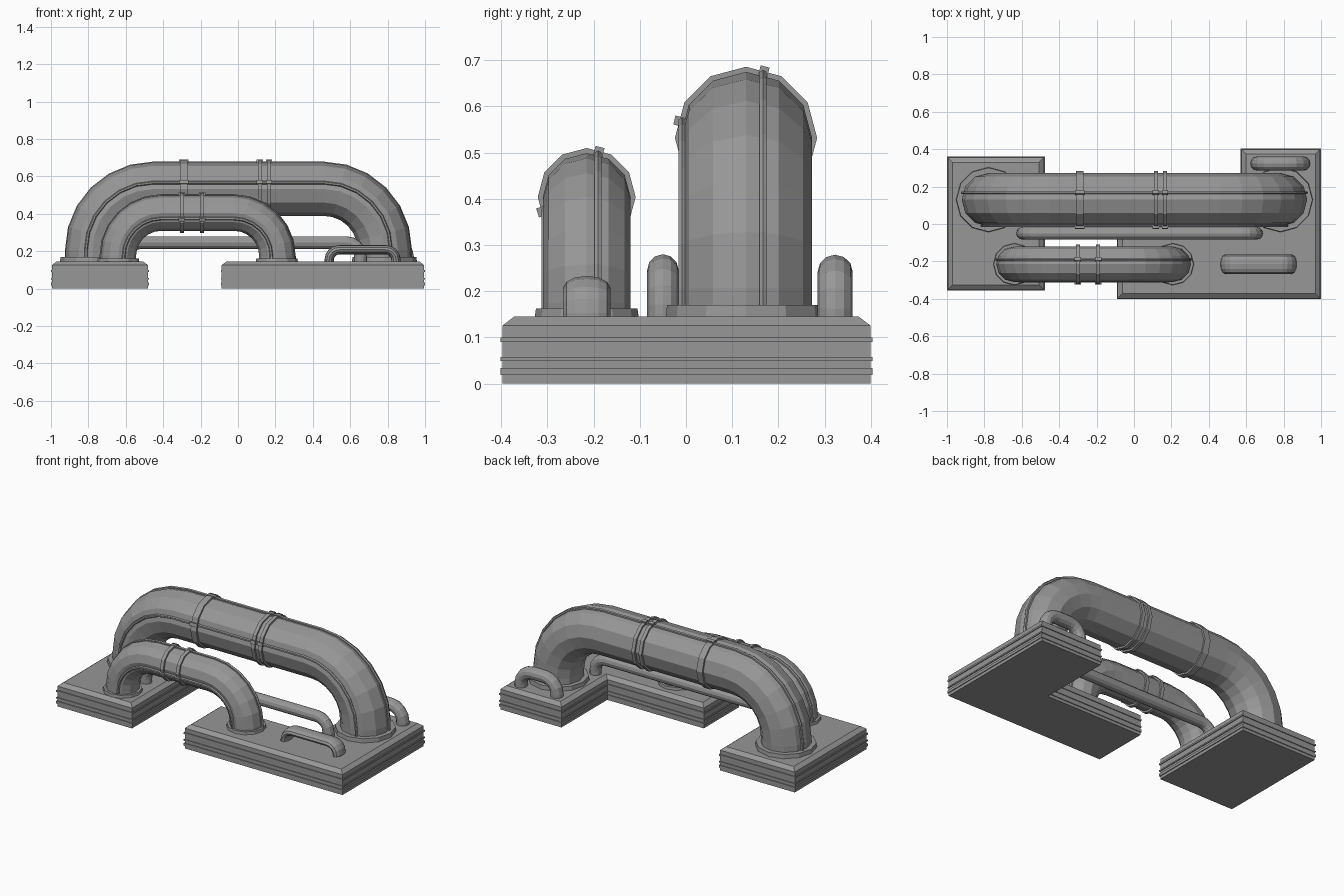
import bpy
from math import sin, cos, pi, radians
from mathutils import Vector, Matrix

if "Cube" in bpy.data.objects:
    bpy.data.objects.remove(bpy.data.objects["Cube"])

BASE_TOP = 0.145

# dark grey metal
METAL = bpy.data.materials.new("dark_metal")
METAL.diffuse_color = (.31, .31, .31, 1)
METAL.use_nodes = True
METAL.node_tree.nodes["Principled BSDF"].inputs["Base Color"].default_value = METAL.diffuse_color


def make(name, verts, faces):
    me = bpy.data.meshes.new(name)
    me.from_pydata(verts, [], faces)
    me.update()
    me.materials.append(METAL)
    ob = bpy.data.objects.new(name, me)
    bpy.context.collection.objects.link(ob)
    return ob


def loft(name, rings):
    """Skin a list of equal vertex rings and cap both ends."""
    n = len(rings[0])
    verts = [v for r in rings for v in r]
    faces = [(i * n + j, i * n + (j + 1) % n, (i + 1) * n + (j + 1) % n, (i + 1) * n + j)
             for i in range(len(rings) - 1) for j in range(n)]
    last = (len(rings) - 1) * n
    faces += [tuple(reversed(range(n))), tuple(range(last, last + n))]
    return make(name, verts, faces)


def slab(name, outline):
    """Rectilinear outline (counter-clockwise) with ridged sides and a chamfered top."""
    g = 0.005
    profile = [(0, g), (.018, g), (.018, 0), (.034, 0), (.034, g), (.049, g), (.049, 0),
               (.057, 0), (.057, g), (.09, g), (.09, 0), (.1, 0), (.1, g),
               (.126, g), (BASE_TOP, .03)]
    pts = [Vector(p) for p in outline]
    inward = []
    for i, p in enumerate(pts):
        a = (p - pts[i - 1]).normalized()
        b = (pts[(i + 1) % len(pts)] - p).normalized()
        inward.append(Vector((-a.y - b.y, a.x + b.x)))
    rings = [[(*(p + d * q), z) for p, q in zip(pts, inward)] for z, d in profile]
    return loft(name, rings)


def arch_path(x0, x1, zc, bend, steps):
    """Centre line of an arch in the xz plane: (point, outward normal) pairs."""
    z = zc - bend
    path = [((x0, BASE_TOP - .01), (-1, 0))]
    for cx, start in ((x0 + bend, pi), (x1 - bend, pi / 2)):
        for i in range(steps + 1):
            a = start - i * pi / 2 / steps
            path.append(((cx + bend * cos(a), z + bend * sin(a)), (cos(a), sin(a))))
    path.append(((x1, BASE_TOP - .01), (1, 0)))
    return path


def sweep(name, path, y, ry, rn, sides=12, dy=0, dn=0):
    """Sweep an ellipse along the path, optionally offset from the centre line."""
    ang = [2 * pi * i / sides for i in range(sides)]
    rings = [[(p[0] + n[0] * (dn + rn * cos(a)), y + dy + ry * sin(a),
               p[1] + n[1] * (dn + rn * cos(a))) for a in ang] for p, n in path]
    return loft(name, rings)


def band(name, x, width, y, z, r):
    rings = [[(x + s * width / 2, y + r * sin(2 * pi * i / 12), z + r * cos(2 * pi * i / 12))
              for i in range(12)] for s in (-1, 1)]
    return loft(name, rings)


def box(name, center, size, roll):
    h = Vector(size) / 2
    m = Matrix.Translation(center) @ Matrix.Rotation(roll, 4, 'X')
    rings = [[m @ Vector((s * h.x, a * h.y, b * h.z)) for a, b in
              ((-1, -1), (1, -1), (1, 1), (-1, 1))] for s in (-1, 1)]
    return loft(name, rings)


def large_arch(name, x0, x1, y, z, r, bend, steps, cables, bands, flange, flange_top):
    path = arch_path(x0, x1, z, bend, steps)
    sweep(name, path, y, r, r)
    # cables running along the pipe, angle measured from the outward side
    for k, a in enumerate(cables):
        a = radians(a)
        sweep(f"{name}_cable_{k}", path, y, .009, .009, 6, r * sin(a), r * cos(a))
    # clamps with a raised bridge over each cable
    for i, (bx, w) in enumerate(bands):
        band(f"{name}_clamp_{i}", bx, w, y, z, r + .011)
        for k, a in enumerate(cables):
            a = radians(a)
            c = (bx, y + (r + .005) * sin(a), z + (r + .005) * cos(a))
            box(f"{name}_clamp_bridge_{i}_{k}", c, (w + .012, .02, .024), -a)
    # foot collars
    for side, x in (("left", x0), ("right", x1)):
        rings = [[(x + q * cos(2 * pi * i / 12), y + q * sin(2 * pi * i / 12), h)
                  for i in range(12)]
                 for h, q in ((BASE_TOP - .005, flange), (flange_top, flange - .003))]
        loft(f"{name}_collar_{side}", rings)


# bases
slab("left_base", [(-1, -.355), (-.477, -.355), (-.477, .36), (-1, .36)])
slab("right_base", [(-.092, -.402), (1, -.402), (1, .404), (.57, .404), (.57, -.045), (-.092, -.045)])

# main pipes
large_arch("large_pipe", -.778, .783, .13, .532, .143, .325, 6, (15, -76),
           ((-.29, .04), (.117, .022), (.166, .022)), .174, .17)
large_arch("medium_pipe", -.64, .208, -.215, .404, .095, .23, 6, (15, -108),
           ((-.3, .022), (-.192, .022)), .113, .162)

# thin pipe between the two arches, and the small loops on the right base
sweep("thin_pipe", arch_path(-.595, .655, .246, .075, 4), -.05, .034, .034)
sweep("front_loop", arch_path(.487, .845, .208, .055, 4), -.215, .051, .025)
sweep("rear_loop", arch_path(.66, .905, .242, .08, 4), .323, .038, .037)
